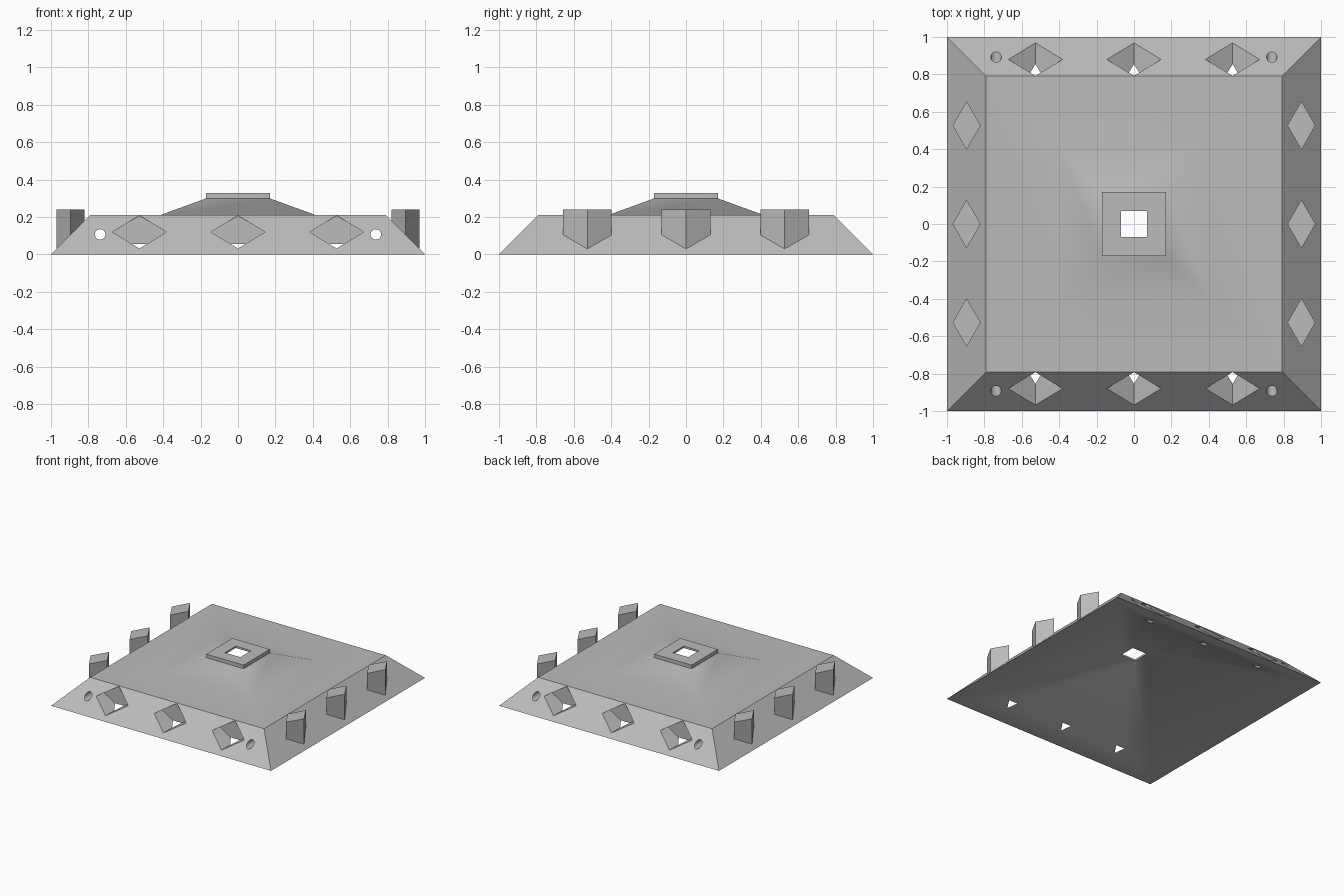
import bpy, bmesh, math
from mathutils import Matrix

if "Cube" in bpy.data.objects:
    bpy.data.objects.remove(bpy.data.objects["Cube"])

grey = bpy.data.materials.new("plain grey")
grey.use_nodes = True
colour = (0.5, 0.5, 0.5, 1)
grey.diffuse_color = colour
grey.node_tree.nodes["Principled BSDF"].inputs["Base Color"].default_value = colour


def make_object(name, bm):
    bmesh.ops.recalc_face_normals(bm, faces=bm.faces)
    mesh = bpy.data.meshes.new(name)
    bm.to_mesh(mesh)
    bm.free()
    mesh.materials.append(grey)
    obj = bpy.data.objects.new(name, mesh)
    bpy.context.collection.objects.link(obj)
    return obj


def square_loft(name, profile):
    """Sweep a closed (half width, height) profile around a square."""
    bm = bmesh.new()
    rings = [[bm.verts.new((sx * r, sy * r, z))
              for sx, sy in ((1, 1), (-1, 1), (-1, -1), (1, -1))] for r, z in profile]
    for a, b in zip(rings, rings[1:] + rings[:1]):
        for i in range(4):
            j = (i + 1) % 4
            bm.faces.new((a[i], a[j], b[j], b[i]))
    return make_object(name, bm)


def prism_along_y(bm, sides, size_x, size_z, length, centre):
    """Add a prism lying along y, with points at its left, right, top and bottom."""
    new = bmesh.ops.create_cone(bm, cap_ends=True, segments=sides, radius1=1,
                                radius2=1, depth=length)["verts"]
    # put a corner on the axis before scaling
    turn = math.atan2(new[0].co.y, new[0].co.x)
    bmesh.ops.transform(bm, verts=new, matrix=(
        Matrix.Translation(centre) @ Matrix.Diagonal((size_x, 1, size_z, 1))
        @ Matrix.Rotation(math.pi / 2, 4, "X") @ Matrix.Rotation(-turn, 4, "Z")))


# Hollow tile: sloped sides, flat top, raised centre, collar, pyramid underside
tile = square_loft("tile_body", [
    (1, 0), (0.79, 0.21), (0.417, 0.21), (0.17, 0.30), (0.17, 0.33),
    (0.07, 0.33), (0.07, 0.315), (0.944, 0)])

# Diamond sockets and round screw holes in the front and back slopes
spacing = 0.527
cut = bmesh.new()
for side in (-1, 1):
    for k in (-1, 0, 1):
        prism_along_y(cut, 4, 0.145, 0.088, 0.4, (k * spacing, side * 0.988, 0.12))
    prism_along_y(cut, 24, 0.028, 0.028, 2.4, (side * 0.737, 0, 0.107))
cutter = make_object("socket_cutter", cut)
cutter.hide_render = True

boolean = tile.modifiers.new("sockets", "BOOLEAN")
boolean.object = cutter
boolean.operation = "DIFFERENCE"
boolean.solver = "EXACT"
bpy.context.view_layer.objects.active = tile
bpy.ops.object.modifier_apply(modifier=boolean.name)
bpy.data.objects.remove(cutter)

# Diamond pegs standing on the left and right slopes
for side, label in ((1, "left"), (-1, "right")):
    for k, place in enumerate(("front", "middle", "back")):
        bm = bmesh.new()
        corners = [(0.97, 0), (0.895, 0.13), (0.82, 0), (0.895, -0.13)]
        y0 = (k - 1) * spacing
        low = [bm.verts.new((side * x, y0 + y, 0.99 - x)) for x, y in corners]
        top = [bm.verts.new((side * x, y0 + y, 0.24)) for x, y in corners]
        bm.faces.new(low)
        bm.faces.new(top)
        for i in range(4):
            j = (i + 1) % 4
            bm.faces.new((low[i], low[j], top[j], top[i]))
        make_object(f"{label}_{place}_peg", bm)

# Soft blend over the shallow pyramid, crisp edges elsewhere
bpy.ops.object.select_all(action="DESELECT")
tile.select_set(True)
bpy.context.view_layer.objects.active = tile
bpy.ops.object.shade_smooth_by_angle(angle=math.radians(30))
